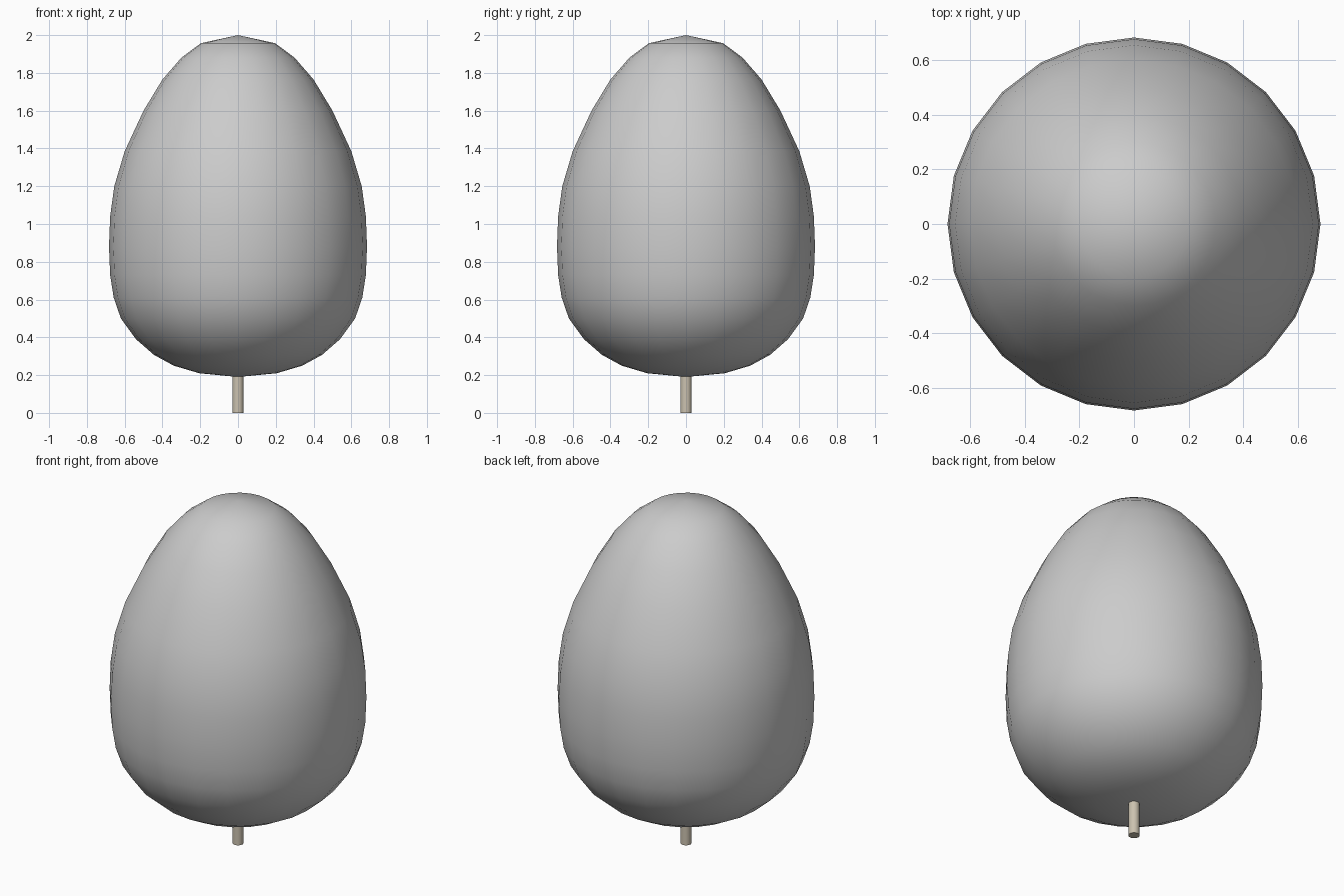
import bpy, bmesh, math

if "Cube" in bpy.data.objects:
    bpy.data.objects.remove(bpy.data.objects["Cube"])

SIDES = 24


def lathe(name, profile, sides):
    """Revolve (radius, z) points around z; radius 0 becomes a pole."""
    bm = bmesh.new()
    rings = []
    for r, z in profile:
        if r == 0:
            rings.append([bm.verts.new((0, 0, z))] * sides)
        else:
            rings.append([bm.verts.new((r * math.cos(math.tau * i / sides),
                                        r * math.sin(math.tau * i / sides), z))
                          for i in range(sides)])
    for a, b in zip(rings, rings[1:]):
        for i in range(sides):
            j = (i + 1) % sides
            bm.faces.new(list(dict.fromkeys((a[i], a[j], b[j], b[i]))))
    bmesh.ops.recalc_face_normals(bm, faces=bm.faces)
    mesh = bpy.data.meshes.new(name)
    bm.to_mesh(mesh)
    bm.free()
    obj = bpy.data.objects.new(name, mesh)
    bpy.context.collection.objects.link(obj)
    bpy.context.view_layer.objects.active = obj
    obj.select_set(True)
    bpy.ops.object.shade_smooth_by_angle(angle=math.radians(40))
    obj.select_set(False)
    return obj


# Egg-shaped crown, broad at the bottom
crown_profile = [(0, 0.19), (0.205, 0.21), (0.34, 0.25), (0.445, 0.307),
                 (0.54, 0.39), (0.62, 0.50), (0.658, 0.61), (0.677, 0.73),
                 (0.683, 0.88), (0.677, 1.04), (0.655, 1.20), (0.60, 1.385),
                 (0.50, 1.60), (0.40, 1.765), (0.30, 1.88), (0.197, 1.957),
                 (0, 2.0)]
lathe("tree_crown", crown_profile, SIDES)

# Thin trunk
trunk = lathe("trunk", [(0, 0), (0.03, 0), (0.03, 0.22), (0, 0.22)], 12)
bark = bpy.data.materials.new("bark")
bark.diffuse_color = (0.60, 0.54, 0.43, 1)
bark.use_nodes = True
bark.node_tree.nodes["Principled BSDF"].inputs["Base Color"].default_value = bark.diffuse_color
trunk.data.materials.append(bark)
